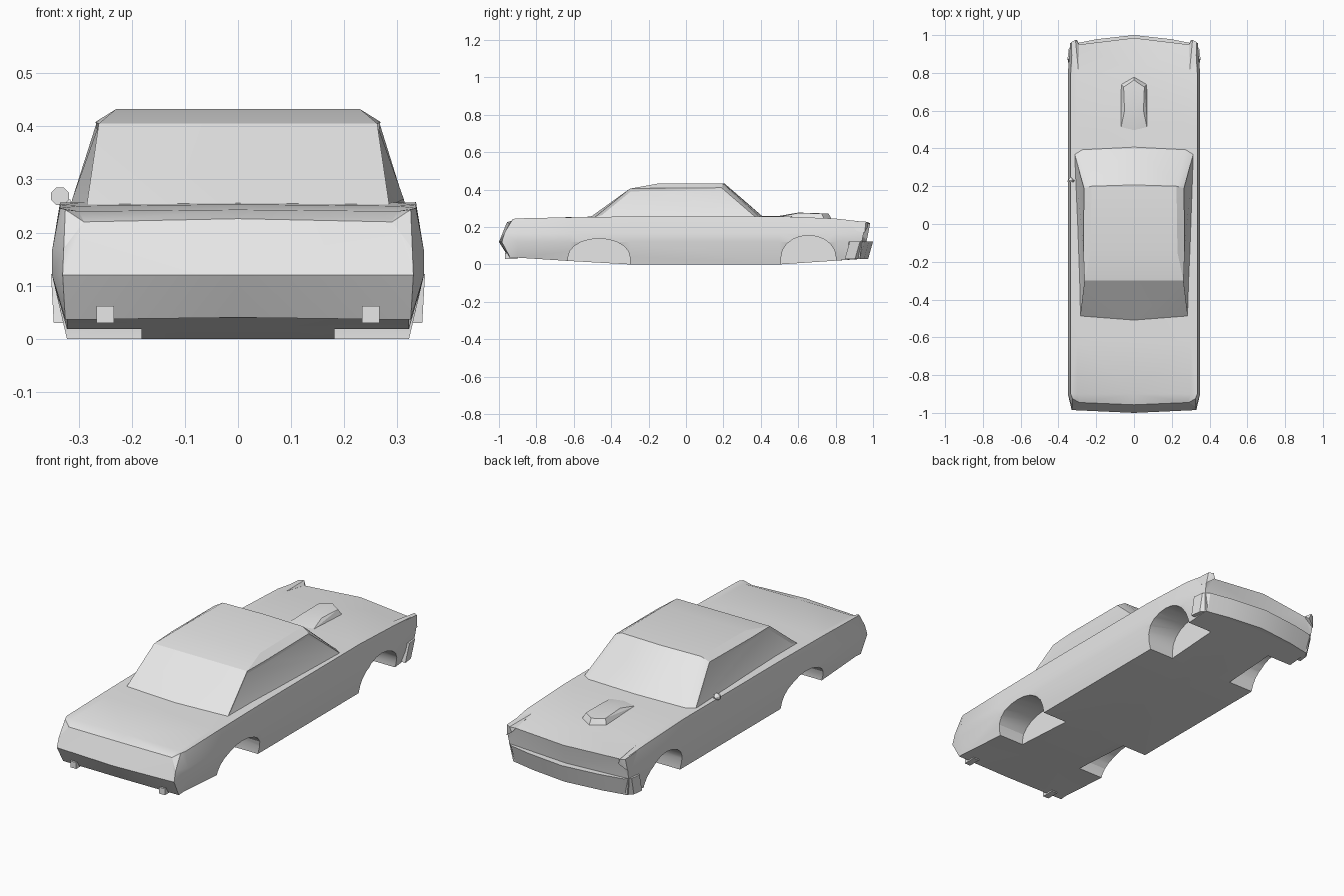
import bpy, bmesh, math
from mathutils import Vector

if "Cube" in bpy.data.objects:
    bpy.data.objects.remove(bpy.data.objects["Cube"])

GREY = (0.8, 0.8, 0.8, 1)
paint = bpy.data.materials.new("light_grey_paint")
paint.use_nodes = True
paint.diffuse_color = GREY
paint.node_tree.nodes["Principled BSDF"].inputs["Base Color"].default_value = GREY


def finish(bm, name, smooth=20):
    bmesh.ops.remove_doubles(bm, verts=bm.verts, dist=0.0005)
    bmesh.ops.recalc_face_normals(bm, faces=bm.faces)
    mesh = bpy.data.meshes.new(name)
    bm.to_mesh(mesh)
    bm.free()
    ob = bpy.data.objects.new(name, mesh)
    bpy.context.collection.objects.link(ob)
    mesh.materials.append(paint)
    if smooth:
        shade(ob, smooth)
    return ob


def shade(ob, angle):
    bpy.ops.object.select_all(action='DESELECT')
    ob.select_set(True)
    bpy.context.view_layer.objects.active = ob
    bpy.ops.object.shade_smooth_by_angle(angle=math.radians(angle))


def flip(p):
    return (-p[0], p[1], p[2])


def hull(bm, points):
    """Convex solid around the points."""
    verts = [bm.verts.new(p) for p in points]
    res = bmesh.ops.convex_hull(bm, input=verts)
    loose = [v for v in verts if v.is_valid and not v.link_faces]
    bmesh.ops.delete(bm, geom=loose, context='VERTS')


def both(points):
    """Points together with their mirror images."""
    return points + [flip(p) for p in points if p[0] > 0]


def mid(y, bottom, edge, deck):
    """Half cross-section from the floor centre round to the deck centre."""
    return [(0, y, bottom), (.322, y, bottom), (.35, y, .12), (.35, y, .165),
            (.335, y, edge), (.30, y, deck), (0, y, deck + .003)]


# Body shell: half sections joined lengthwise, then mirrored
tail = [(0, -.95, .04), (.325, -.94, .036), (.33, -.985, .12), (.328, -.97, .17),
        (.325, -.925, .243), (.29, -.945, .22), (0, -.957, .226)]
nose = [(0, .95, .03), (.32, .93, .03), (.335, .94, .12), (.338, .95, .17),
        (.325, .965, .226), (.29, .95, .215), (0, .985, .22)]
sections = [tail, mid(-.9, .036, .246, .24), mid(-.62, .018, .252, .25),
            mid(-.3, 0, .256, .256), mid(.5, 0, .257, .256),
            mid(.8, .02, .245, .24), nose]
bm = bmesh.new()
for side in (lambda p: p, flip):
    rows = [[bm.verts.new(side(p)) for p in s] for s in sections]
    for a, b in zip(rows, rows[1:]):
        for i in range(len(a) - 1):
            bm.faces.new((a[i], a[i + 1], b[i + 1], b[i]))
    for row, centre in ((rows[0], (0, -1, .12)), (rows[-1], (0, .966, .125))):
        c = bm.verts.new(centre)
        bm.faces.new((row[0], row[1], row[2], c))
        bm.faces.new((row[2], row[3], row[5], row[6], c))
        bm.faces.new((row[3], row[4], row[5]))
bmesh.ops.triangulate(bm, faces=[f for f in bm.faces if len(f.verts) > 3])
body = finish(bm, "body_shell", 0)

# Wheel arches cut into the body
bm = bmesh.new()
for centre, half, top in ((-.465, .165, .138), (.655, .146, .155)):
    low = .04
    outline = [(centre + half * math.cos(math.pi * i / 10),
                low + (top - low) * math.sin(math.pi * i / 10)) for i in range(11)]
    outline += [(centre - half, -.05), (centre + half, -.05)]
    for s in (-1, 1):
        hull(bm, [(s * x, y, z) for x in (.182, .42) for y, z in outline])
cutter = finish(bm, "arch_cutter", 0)
cutter.hide_render = True
cut = body.modifiers.new("arches", 'BOOLEAN')
cut.operation = 'DIFFERENCE'
cut.solver = 'EXACT'
cut.object = cutter
bpy.context.view_layer.objects.active = body
bpy.ops.object.modifier_apply(modifier=cut.name)
bpy.data.objects.remove(cutter)
shade(body, 24)

# Cabin with slightly sunken side windows
bm = bmesh.new()
hull(bm, both([(.285, -.49, .25), (0, -.515, .25), (.315, .375, .25), (.275, .4, .25),
               (0, .417, .25), (.262, -.3, .405), (0, -.3, .412), (.23, -.15, .432),
               (.225, .2, .432), (.268, -.15, .408), (.265, .19, .41), (0, .207, .432)]))
bmesh.ops.dissolve_limit(bm, angle_limit=math.radians(3), verts=bm.verts, edges=bm.edges)
bm.normal_update()
for s in (-1, 1):
    glass = [f for f in bm.faces if f.normal.x * s > .9]
    bmesh.ops.inset_region(bm, faces=glass, thickness=.014, depth=-.006, use_even_offset=True)
finish(bm, "cabin")

# Hood scoop
bm = bmesh.new()
hull(bm, both([(0, .48, .256), (.07, .505, .256), (.07, .74, .24), (0, .78, .24),
               (.05, .6, .275), (.055, .725, .272), (0, .6, .277), (0, .762, .272)]))
finish(bm, "hood_scoop")

# Front bumper: V-shaped bar wrapping round the corners
plan = [(0, 1), (.2, .978), (.315, .955), (.345, .93), (.352, .875)]
bm = bmesh.new()
for s in (-1, 1):
    rings = []
    for x, y in plan:
        back = .85 if x > .34 else .9
        inner = x if x < .3 else .3
        rings.append([bm.verts.new((s * px, py, pz)) for px, py, pz in (
            (x, y, .122), (x * .985, y - .026, .03), (inner, back, .03), (inner, back, .122))])
    for a, b in zip(rings, rings[1:]):
        for i in range(4):
            j = (i + 1) % 4
            bm.faces.new((a[i], a[j], b[j], b[i]))
    bm.faces.new(rings[-1])
finish(bm, "front_bumper")

# Raised fender blades at the nose
for s, label in ((1, "left"), (-1, "right")):
    bm = bmesh.new()
    hull(bm, [(s * x, y, z) for x, y, z in (
        (.315, .6, .25), (.332, .6, .25), (.29, .95, .215), (.34, .955, .17),
        (.30, .972, .2), (.31, .975, .227), (.332, .962, .228), (.295, .82, .238))])
    finish(bm, label + "_fender_blade")

    # Exhaust tips
    bm = bmesh.new()
    hull(bm, [(s * x, y, z) for x in (.233, .266) for y in (-.967, -.9) for z in (.03, .062)])
    finish(bm, label + "_exhaust_tip")

# Door mirror, on one side only
bm = bmesh.new()
ring = [(-.335 + .018 * math.cos(a), -.0, .268 + .018 * math.sin(a))
        for a in (math.tau * (i + .5) / 8 for i in range(8))]
hull(bm, [(x, y, z) for x, _, z in ring for y in (.222, .23)] + [(-.335, .25, .268)])
hull(bm, [(x, y, z) for x, z in ((-.33, .26), (-.315, .25)) for y in (.225, .235)]
     + [(-.315, .23, .262)])
finish(bm, "door_mirror")
